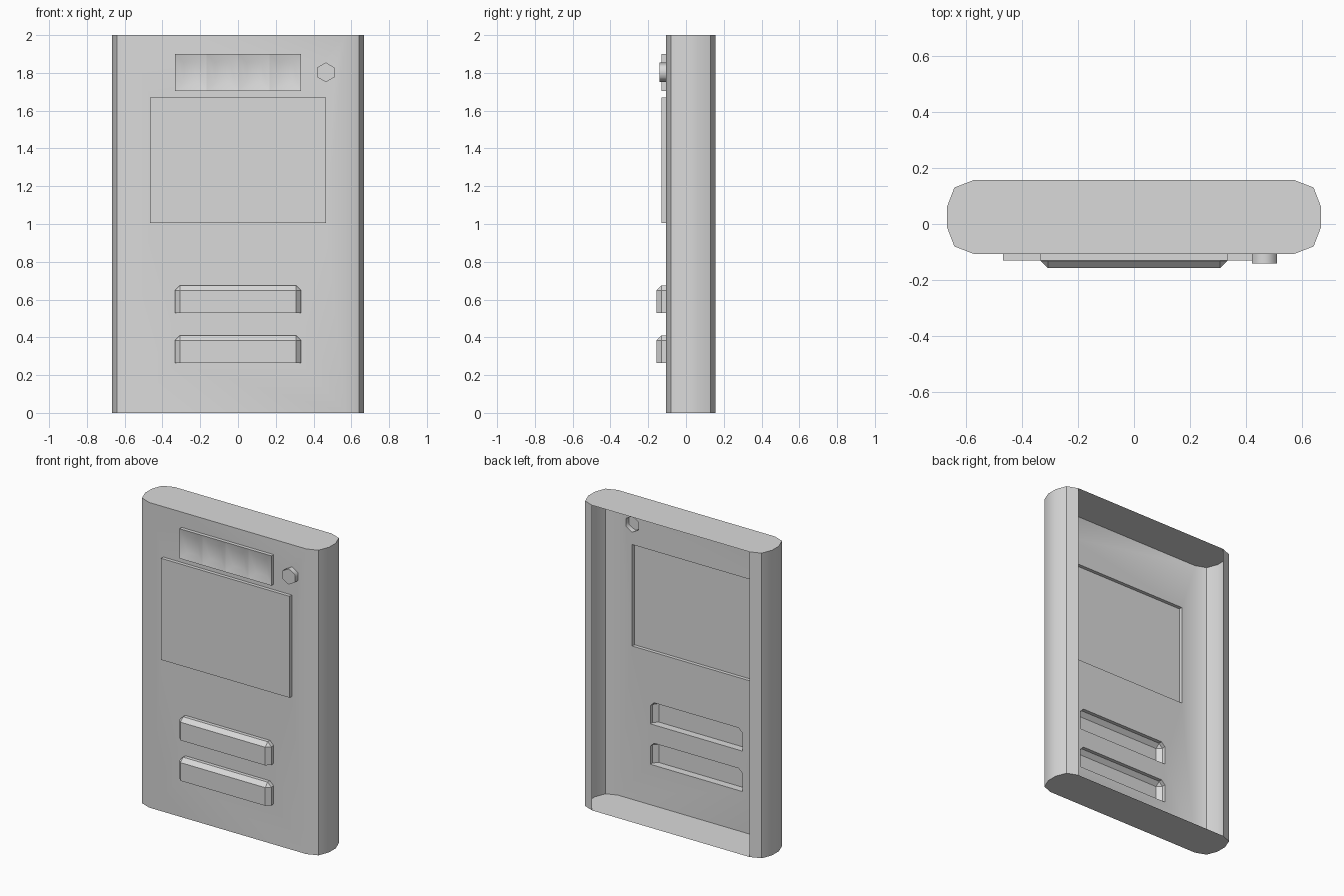
import bpy, bmesh, math
from mathutils import Vector

if "Cube" in bpy.data.objects:
    bpy.data.objects.remove(bpy.data.objects["Cube"])

grey = bpy.data.materials.new("light_grey")
grey.diffuse_color = (0.7, 0.7, 0.7, 1)
grey.use_nodes = True
grey.node_tree.nodes["Principled BSDF"].inputs["Base Color"].default_value = grey.diffuse_color

FRONT = -0.107   # y of the casing's front sheet


def finish(name, bm, angle):
    bmesh.ops.remove_doubles(bm, verts=bm.verts, dist=1e-4)
    me = bpy.data.meshes.new(name)
    bm.to_mesh(me)
    bm.free()
    me.materials.append(grey)
    for p in me.polygons:
        p.use_smooth = True
    me.set_sharp_from_angle(angle=math.radians(angle))
    ob = bpy.data.objects.new(name, me)
    bpy.context.collection.objects.link(ob)
    return ob


def rect(x0, x1, z0, z1):
    return [(x0, z0), (x1, z0), (x1, z1), (x0, z1)]


def loft(name, rings, cap=True, angle=35):
    """Skin (y, outline) rings from back to front; the back stays open."""
    bm = bmesh.new()
    loops = [[bm.verts.new((x, y, z)) for x, z in pts] for y, pts in rings]
    for a, b in zip(loops, loops[1:]):
        n = len(a)
        for i in range(n):
            j = (i + 1) % n
            bm.faces.new((a[i], a[j], b[j], b[i]))
    if cap:
        bm.faces.new(loops[-1])
    return finish(name, bm, angle)


holes = []

# screen panel
screen = rect(-0.467, 0.465, 1.005, 1.67)
holes.append(screen)
loft("screen_panel", [(FRONT, screen), (-0.13, screen)])

# six-sided knob
knob = [(0.465 + 0.052 * math.cos(math.radians(30 + 60 * i)),
         1.803 + 0.052 * math.sin(math.radians(30 + 60 * i))) for i in range(6)]
holes.append(knob)
loft("knob", [(FRONT, knob), (-0.14, knob)], angle=65)

# two long keys, chamfered on the top and the ends
W, C = 0.333, 0.026
for name, z0 in (("lower_key", 0.265), ("upper_key", 0.53)):
    z1 = z0 + 0.145
    ring = [(-W, z0), (W, z0), (W, z1 - C), (W - C, z1), (C - W, z1), (-W, z1 - C)]
    face = [(C - W, z0), (W - C, z0), (W - C, z1 - C), (W - C, z1 - C),
            (C - W, z1 - C), (C - W, z1 - C)]
    holes.append(ring)
    loft(name, [(FRONT, ring), (-0.157 + C, ring), (-0.157, face)], angle=30)

# row of four dished cells in a raised frame
outer = rect(-W, W, 1.705, 1.9)
loft("cell_frame", [(FRONT, outer), (-0.13, outer)], cap=False)
for i in range(4):
    x0 = -W + i * W / 2
    x1 = x0 + W / 2
    loft("cell_%d" % (i + 1),
         [(-0.13, rect(x0, x1, 1.705, 1.9)),
          (-0.113, rect(x0 + 0.045, x1 - 0.045, 1.75, 1.855))], angle=40)

# casing: rounded twelve-sided outline, open at the back
half = [(0.57, FRONT), (0.64, -0.08), (0.667, -0.01), (0.667, 0.06), (0.64, 0.13), (0.57, 0.157)]
outline = half + [(-x, y) for x, y in reversed(half)]
bm = bmesh.new()
low = [bm.verts.new((x, y, 0)) for x, y in outline]
top = [bm.verts.new((x, y, 2)) for x, y in outline]
for i in range(11):
    if i != 5:   # index 5 is the open back
        bm.faces.new((low[i], low[i + 1], top[i + 1], top[i]))
bm.faces.new(top)
bm.faces.new(low[::-1])

# front sheet with openings behind the raised parts
edges = []
for pts in [rect(-0.57, 0.57, 0, 2)] + holes:
    vs = [bm.verts.new((x, FRONT, z)) for x, z in pts]
    edges += [bm.edges.new((vs[i - 1], vs[i])) for i in range(len(vs))]
res = bmesh.ops.triangle_fill(bm, use_beauty=True, use_dissolve=False,
                              edges=edges, normal=Vector((0, -1, 0)))
for f in res["geom"]:
    if isinstance(f, bmesh.types.BMFace):
        f.normal_update()
        if f.normal.y > 0:
            f.normal_flip()
finish("casing", bm, 30)
